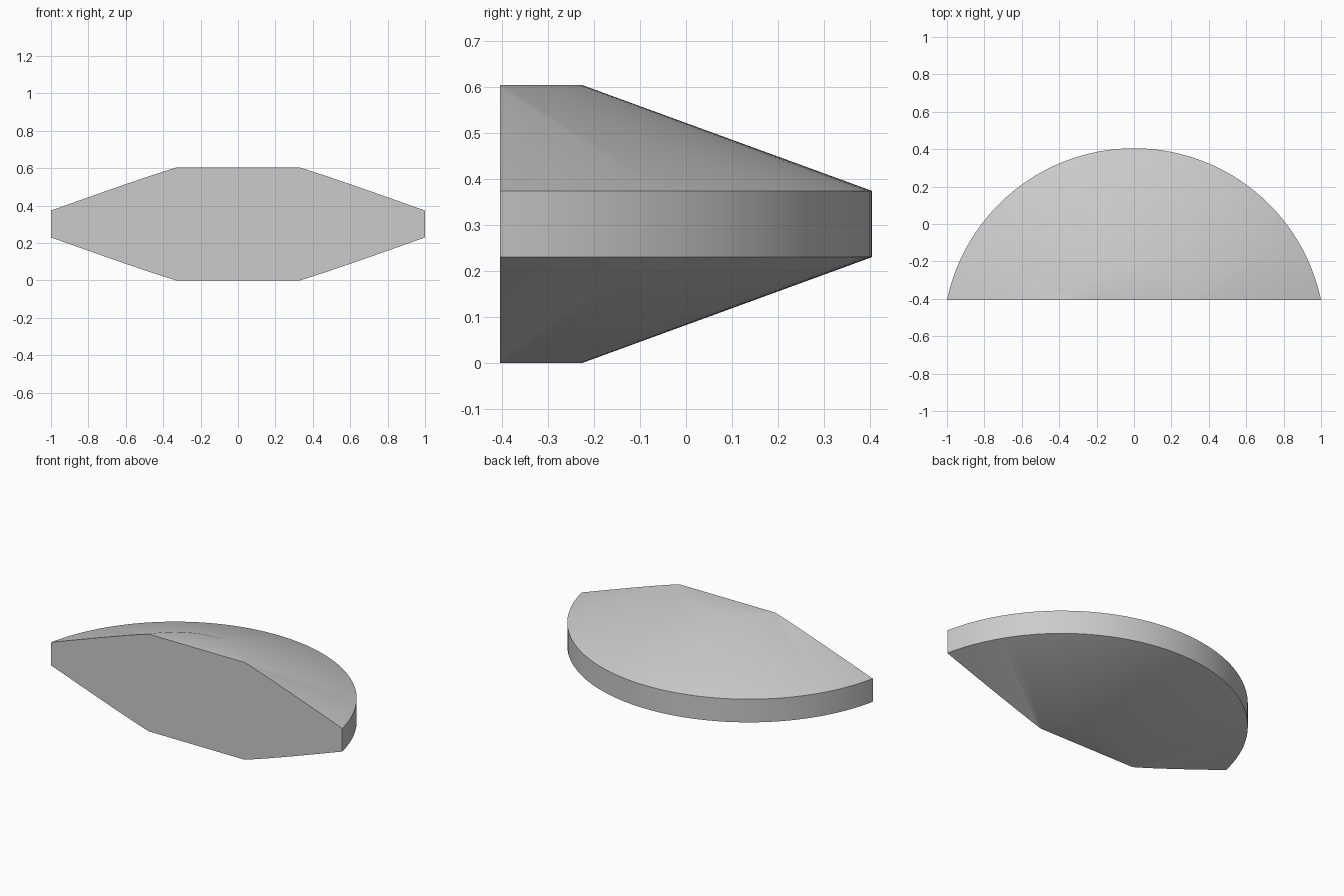
import bpy, bmesh, math
from mathutils import Matrix

cube = bpy.data.objects.get("Cube")
if cube:
    bpy.data.objects.remove(cube, do_unlink=True)

RIM_R, CAP_R = 1.022, 0.392
AXIS_Y, CUT_Y = -0.617, -0.405
SEGMENTS = 128

# Single grey material
grey = bpy.data.materials.new("plain_grey")
grey.use_nodes = True
color = (0.6, 0.6, 0.6, 1)
grey.diffuse_color = color
grey.node_tree.nodes["Principled BSDF"].inputs["Base Color"].default_value = color

# Lathe a double-tapered disc around an axis in front of the cut
profile = [(0, 0), (CAP_R, 0), (RIM_R, 0.23), (RIM_R, 0.374), (CAP_R, 0.604), (0, 0.604)]
bm = bmesh.new()
verts = [bm.verts.new((r, 0, z)) for r, z in profile]
edges = [bm.edges.new(pair) for pair in zip(verts, verts[1:])]
bmesh.ops.spin(bm, geom=verts + edges, axis=(0, 0, 1), cent=(0, 0, 0),
               angle=math.tau, steps=SEGMENTS)
bmesh.ops.remove_doubles(bm, verts=bm.verts, dist=0.0001)
bmesh.ops.transform(bm, matrix=Matrix.Translation((0, AXIS_Y, 0)), verts=bm.verts)

# Slice off the front and close it with a flat face
cut = bmesh.ops.bisect_plane(bm, geom=bm.verts[:] + bm.edges[:] + bm.faces[:],
                             plane_co=(0, CUT_Y, 0), plane_no=(0, -1, 0), clear_outer=True)
rim = [e for e in cut["geom_cut"] if isinstance(e, bmesh.types.BMEdge)]
bmesh.ops.contextual_create(bm, geom=rim)
bmesh.ops.recalc_face_normals(bm, faces=bm.faces)

mesh = bpy.data.meshes.new("disc_segment")
bm.to_mesh(mesh)
bm.free()
mesh.materials.append(grey)
disc = bpy.data.objects.new("disc_segment", mesh)
bpy.context.collection.objects.link(disc)

# Smooth the gentle tapers, keep the rim and cut edges sharp
bpy.ops.object.select_all(action="DESELECT")
disc.select_set(True)
bpy.context.view_layer.objects.active = disc
bpy.ops.object.shade_smooth_by_angle(angle=math.radians(30))
for face in mesh.polygons:
    if abs(face.normal.y + 1) < 0.001:
        face.use_smooth = False
